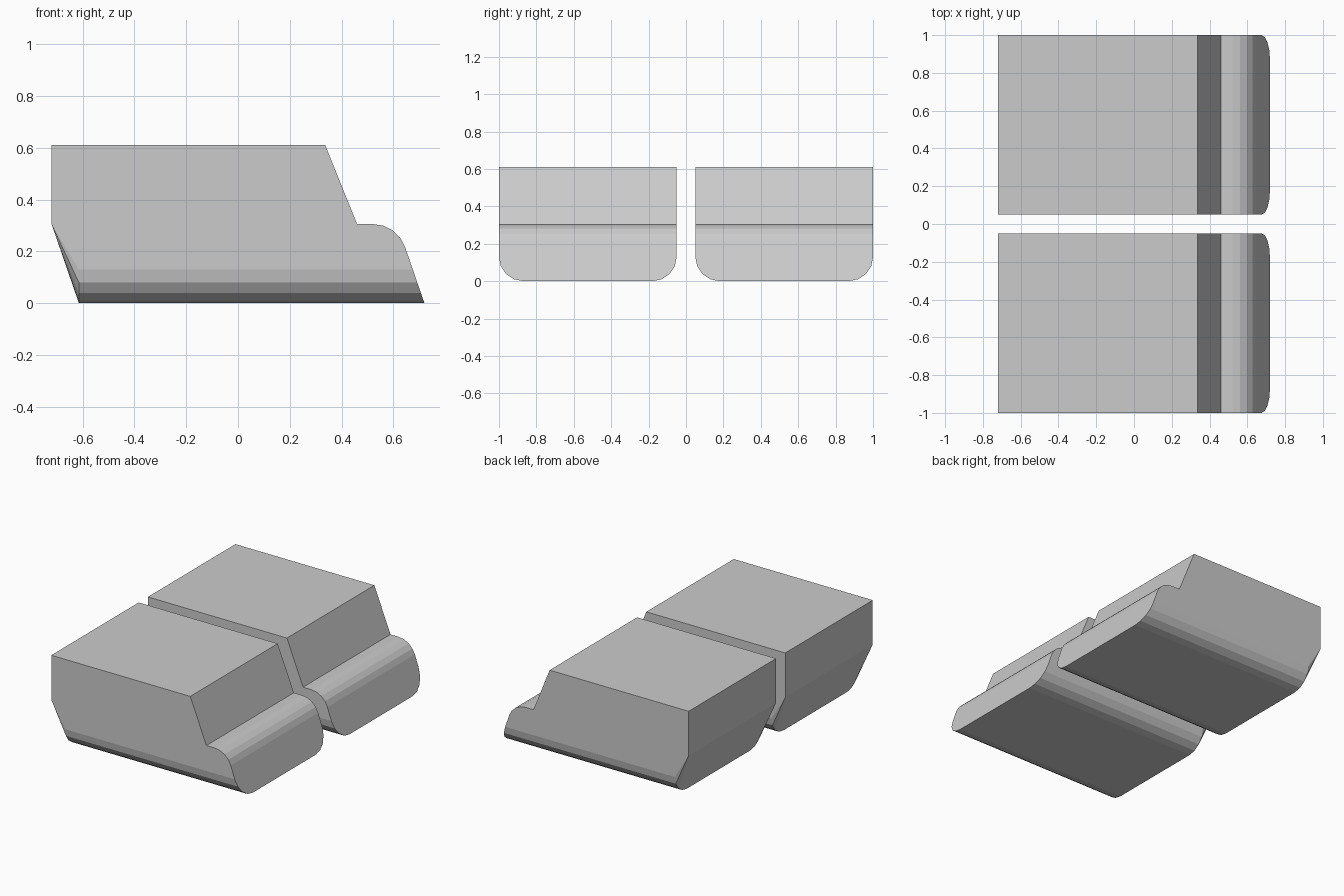
import bpy, bmesh
from math import sin, cos, tan, radians, atan2, pi

if "Cube" in bpy.data.objects:
    bpy.data.objects.remove(bpy.data.objects["Cube"])

R, STEPS = 0.13, 4           # rounding radius and its facets
HALF_W, CENTRE = 0.475, 0.525
MID, TOP = 0.305, 0.61
BACK, FRONT, FOOT = -0.72, 0.72, -0.615
SLOPE = 0.105 / MID          # lean of the nose and of the tail


def nose_x(z):
    return FRONT - SLOPE * z


# Side outline above the rounded lower edges, tail to nose
turn = atan2(1, SLOPE)
start = nose_x(MID) - R * tan(turn / 2)
upper = [(BACK, MID), (BACK, TOP), (0.337, TOP), (0.46, MID)]
upper += [(start + R * sin(turn * k / STEPS), MID - R + R * cos(turn * k / STEPS))
          for k in range(STEPS + 1)]

# Rounded lower edge as (y, z), from the side wall to the underside
arc = [(HALF_W - R + R * cos(k * pi / 2 / STEPS), R - R * sin(k * pi / 2 / STEPS))
       for k in range(STEPS + 1)]


def build_block():
    bm = bmesh.new()
    sides = []
    for s in (-1, 1):
        up = [bm.verts.new((x, s * HALF_W, z)) for x, z in upper]
        nose = [bm.verts.new((nose_x(z), s * y, z)) for y, z in arc]
        tail = [bm.verts.new((FOOT, s * y, z)) for y, z in arc]
        bm.faces.new(up + [nose[0], tail[0]])
        for k in range(STEPS):
            bm.faces.new((nose[k], nose[k + 1], tail[k + 1], tail[k]))
            bm.faces.new((up[0], tail[k], tail[k + 1]))   # tail corner fan
        sides.append((up, nose, tail))
    (ua, na, ta), (ub, nb, tb) = sides
    # Back, roof, windscreen and curved bonnet strips
    for k in range(len(upper) - 1):
        bm.faces.new((ua[k], ua[k + 1], ub[k + 1], ub[k]))
    # Nose, underside and tail slope
    bm.faces.new([ua[-1]] + na + nb[::-1] + [ub[-1]])
    bm.faces.new((na[-1], nb[-1], tb[-1], ta[-1]))
    bm.faces.new((ua[0], ub[0], tb[-1], ta[-1]))
    bmesh.ops.recalc_face_normals(bm, faces=bm.faces[:])
    mesh = bpy.data.meshes.new("block")
    bm.to_mesh(mesh)
    bm.free()
    return mesh


# Two matching blocks with a narrow gap between them
mesh = build_block()
for name, y in (("near_block", -CENTRE), ("far_block", CENTRE)):
    block = bpy.data.objects.new(name, mesh)
    block.location.y = y
    bpy.context.collection.objects.link(block)
